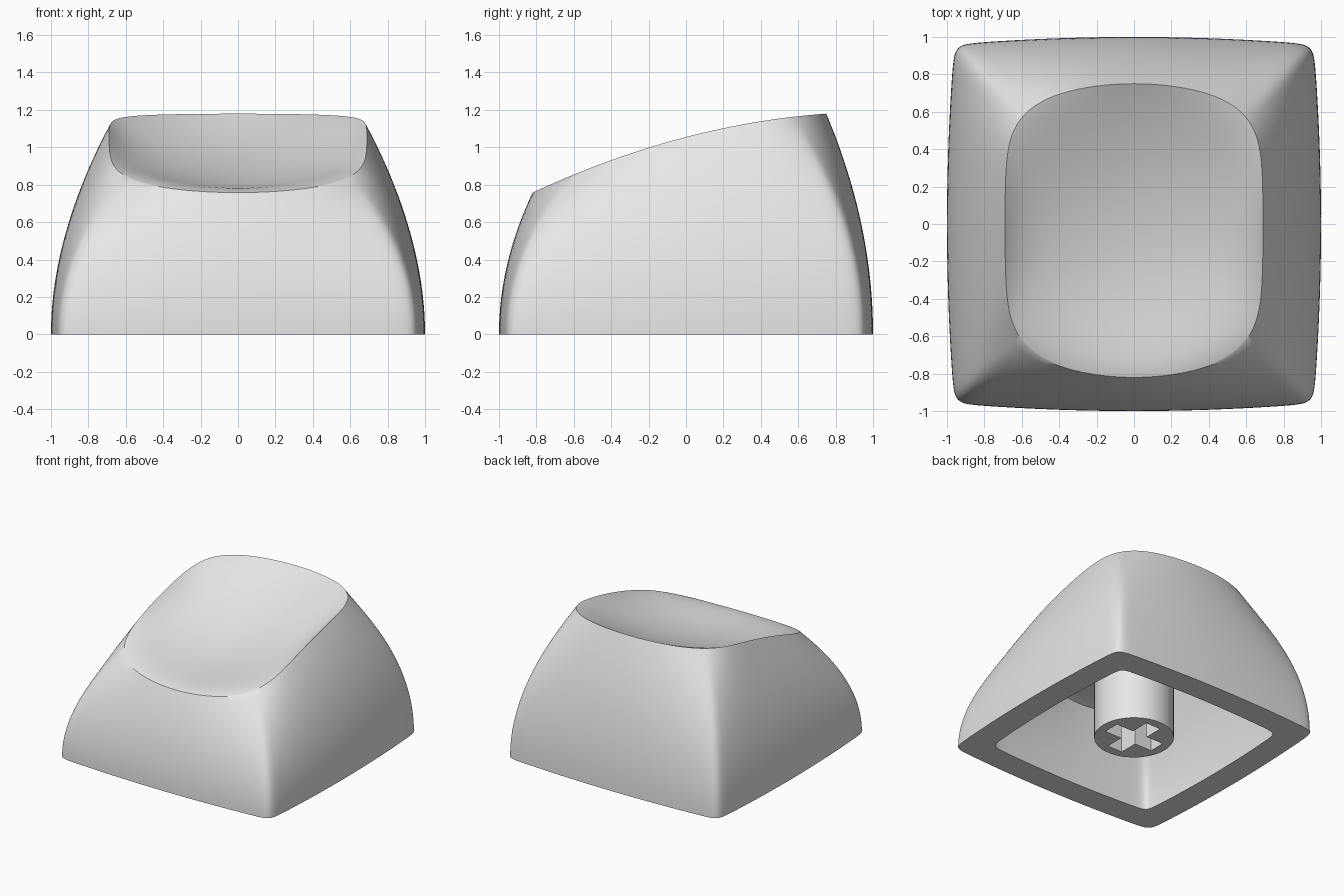
import bpy
import bmesh
from math import cos, sin, pi, atan2, radians

if "Cube" in bpy.data.objects:
    bpy.data.objects.remove(bpy.data.objects["Cube"])

# One plain material
grey = bpy.data.materials.new("light_grey_plastic")
grey.use_nodes = True
grey.diffuse_color = (0.8, 0.8, 0.8, 1)
grey.node_tree.nodes["Principled BSDF"].inputs["Base Color"].default_value = (0.8, 0.8, 0.8, 1)


def loft(name, rows):
    """Bridge closed rings of equal length; single-point rows become fan tips."""
    bm = bmesh.new()
    rings = [[bm.verts.new(p) for p in row] for row in rows]
    for a, b in zip(rings, rings[1:]):
        n = max(len(a), len(b))
        for i in range(n):
            j = (i + 1) % n
            if len(a) == 1:
                bm.faces.new((a[0], b[i], b[j]))
            elif len(b) == 1:
                bm.faces.new((a[i], b[0], a[j]))
            else:
                bm.faces.new((a[i], b[i], b[j], a[j]))
    bmesh.ops.recalc_face_normals(bm, faces=bm.faces[:])
    mesh = bpy.data.meshes.new(name)
    bm.to_mesh(mesh)
    bm.free()
    mesh.materials.append(grey)
    obj = bpy.data.objects.new(name, mesh)
    bpy.context.collection.objects.link(obj)
    bpy.ops.object.select_all(action='DESELECT')
    obj.select_set(True)
    bpy.context.view_layer.objects.active = obj
    bpy.ops.object.shade_smooth_by_angle(angle=radians(35))
    return obj


# Ring directions, packed more tightly around the corners
COLUMNS = 192
PHI = [2 * pi * i / COLUMNS for i in range(COLUMNS)]
ANGLES = [p + 0.85 * sin(4 * p) / 4 for p in PHI]


def squircle(angle, power):
    c, s = cos(angle), sin(angle)
    r = (abs(c) ** power + abs(s) ** power) ** (-1 / power)
    return c * r, s * r


def base_point(angle):
    a, b = squircle(angle, 30)
    return a * (1 - 0.04 * b * b), b * (1 - 0.04 * a * a)


def rim_point(angle):
    a, b = squircle(angle, 6)
    depth = 0.75 if b > 0 else 0.82
    return 0.69 * a * (1 - 0.03 * b * b), depth * b * (1 - 0.19 * a * a)


def rim_height(y):
    return 1.055 + 0.26 * y - 0.125 * y * y


def dish_height(x, y):
    return 0.787 + 0.215 * (y + 0.6) ** 2 + 0.3 * x * x


def wall_ring(t, base_scale=1, rim_scale=1, drop=0):
    """Ring at fraction t of the way up the bulging wall."""
    ring = []
    for angle in ANGLES:
        bx, by = (v * base_scale for v in base_point(angle))
        rx, ry = rim_point(angle)
        z = rim_height(ry) - drop
        rx, ry = rx * rim_scale, ry * rim_scale
        ring.append((bx + (rx - bx) * t * t, by + (ry - by) * t * t, z * t))
    return ring


def dish_ring(t, scale=1, drop=0):
    """Ring of the scooped top; it bends to meet the rim near t = 1."""
    ring = []
    for angle in ANGLES:
        rx, ry = rim_point(angle)
        x, y = rx * t, ry * t
        lift = rim_height(ry) - dish_height(rx, ry)
        ring.append((x * scale, y * scale, dish_height(x, y) + lift * t ** 8 - drop))
    return ring


# Hollow cap: ceiling, inner wall, bottom edge, outer wall, scooped top
STEPS = 24
THICK = 0.16
fractions = [i / STEPS for i in range(STEPS + 1)]
outward = [1 - (1 - f) ** 1.5 for f in fractions]
rows = [[(0, 0, dish_height(0, 0) - THICK)]]
rows += [dish_ring(t, 0.78, THICK) for t in outward[1:-1]]
rows += [wall_ring(t, 0.79, 0.78, THICK) for t in reversed(fractions)]
rows += [wall_ring(t) for t in fractions]
rows += [dish_ring(t) for t in reversed(outward[1:-1])]
rows += [[(0, 0, dish_height(0, 0))]]
loft("keycap_shell", rows)

# Stem with a cross-shaped socket
RADIUS, ARM, SLOT = 0.3, 0.225, 0.068
STEM_LOW, SOCKET_TOP, STEM_TOP = 0.02, 0.42, 0.75
corner = atan2(SLOT, ARM)
marks = [-corner, 0, corner, (corner + pi / 4) / 2, pi / 4, (3 * pi / 4 - corner) / 2]
stem_angles = []
for quarter in range(4):
    for m, n in zip(marks, marks[1:] + [pi / 2 - corner]):
        stem_angles += [quarter * pi / 2 + v for v in (m, (m + n) / 2)]


def circle_ring(z):
    return [(RADIUS * cos(a), RADIUS * sin(a), z) for a in stem_angles]


def cross_ring(z):
    ring = []
    for a in stem_angles:
        c, s = max(abs(cos(a)), 1e-6), max(abs(sin(a)), 1e-6)
        r = max(min(ARM / c, SLOT / s), min(SLOT / c, ARM / s))
        ring.append((r * cos(a), r * sin(a), z))
    return ring


loft("stem", [[(0, 0, STEM_TOP)], circle_ring(STEM_TOP), circle_ring(STEM_LOW),
              cross_ring(STEM_LOW), cross_ring(SOCKET_TOP), [(0, 0, SOCKET_TOP)]])
